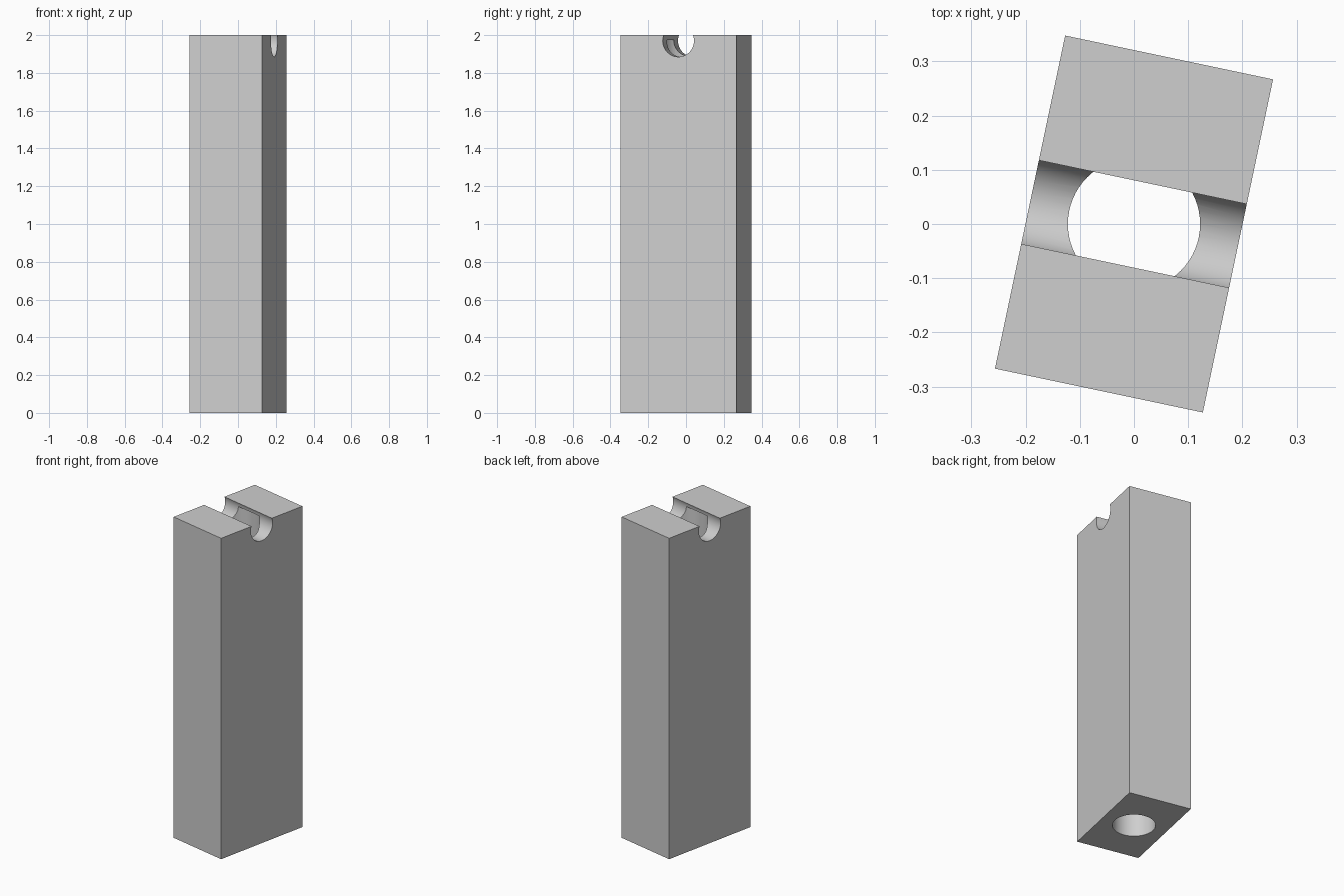
import bpy
import math

cube = bpy.data.objects.get("Cube")
if cube:
    bpy.data.objects.remove(cube, do_unlink=True)

HEIGHT, WIDTH, DEPTH = 2.0, 0.392, 0.628
TURN = math.radians(-11.9)

grey = bpy.data.materials.new("plain grey")
grey.use_nodes = True
colour = (0.62, 0.62, 0.62, 1)
grey.diffuse_color = colour
grey.node_tree.nodes["Principled BSDF"].inputs["Base Color"].default_value = colour


def cutter(name, radius, length, location, rotation):
    bpy.ops.mesh.primitive_cylinder_add(vertices=64, radius=radius, depth=length,
                                        location=location, rotation=rotation)
    obj = bpy.context.object
    obj.name = name
    obj.data.materials.append(grey)
    obj.hide_render = True
    return obj


# Tall rectangular block, turned slightly about the vertical
bpy.ops.mesh.primitive_cube_add(size=1, location=(0, 0, HEIGHT / 2))
block = bpy.context.object
block.name = "block"
block.scale = (WIDTH, DEPTH, HEIGHT)
bpy.ops.object.transform_apply(location=True, rotation=False, scale=True)
block.rotation_euler.z = TURN
block.data.materials.append(grey)

# Round groove across the top, and a bore rising from the base into it
bore_top = 1.975
groove = cutter("groove_cutter", 0.0846, 1, (0, 0, 1.9696), (0, math.pi / 2, TURN))
bore = cutter("bore_cutter", 0.122, bore_top + 0.2, (0, 0, (bore_top - 0.2) / 2), (0, 0, 0))

for tool in (groove, bore):
    bpy.ops.object.select_all(action="DESELECT")
    block.select_set(True)
    bpy.context.view_layer.objects.active = block
    mod = block.modifiers.new(tool.name, "BOOLEAN")
    mod.operation = "DIFFERENCE"
    mod.solver = "EXACT"
    mod.object = tool
    bpy.ops.object.modifier_apply(modifier=mod.name)
    bpy.data.objects.remove(tool, do_unlink=True)

bpy.ops.object.shade_smooth_by_angle(angle=math.radians(30))
